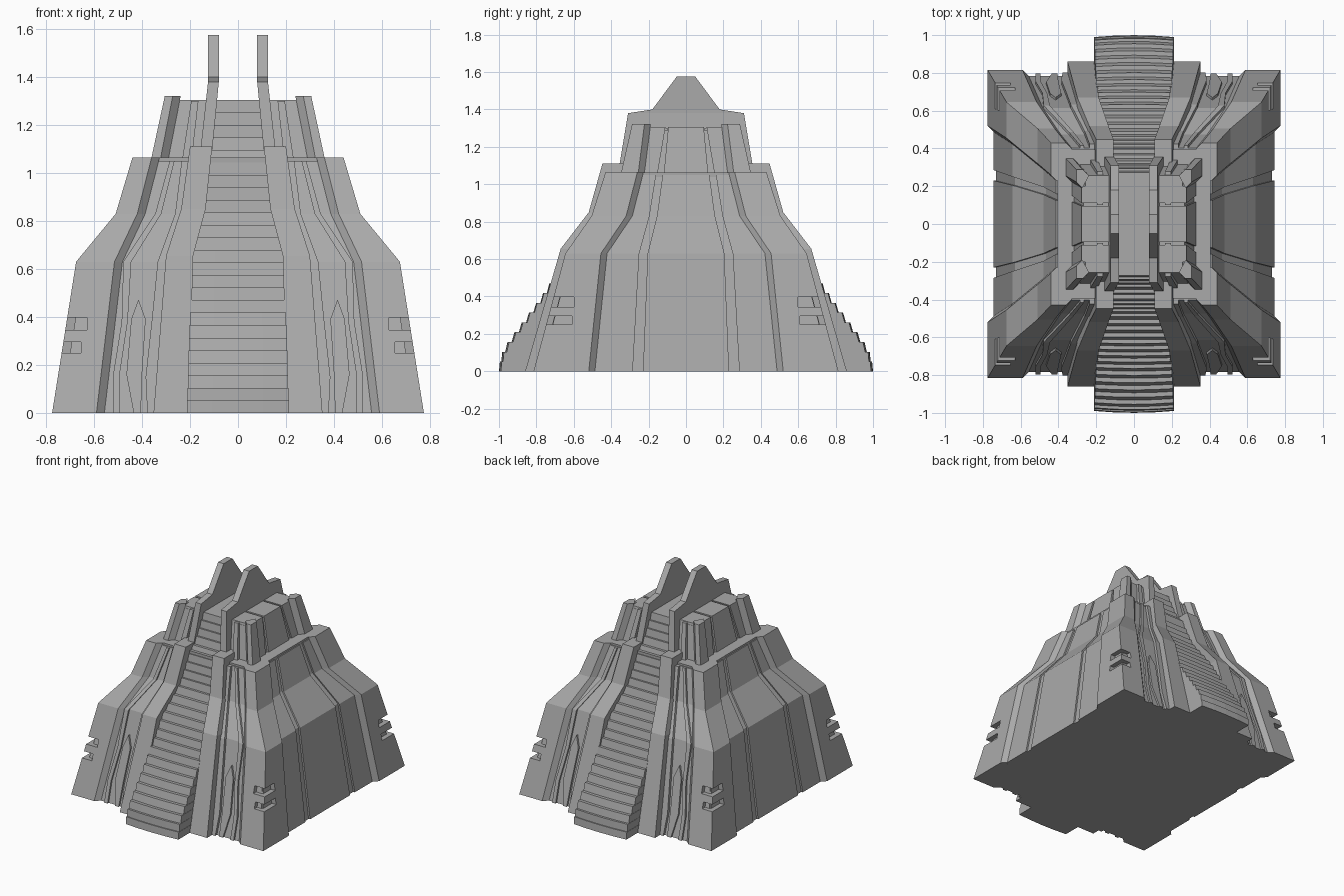
import bpy, bmesh

if "Cube" in bpy.data.objects:
    bpy.data.objects.remove(bpy.data.objects["Cube"])

stone = bpy.data.materials.new("dark_stone")
stone.diffuse_color = (.4, .4, .4, 1)
stone.use_nodes = True
stone.node_tree.nodes["Principled BSDF"].inputs["Base Color"].default_value = stone.diffuse_color

def loft(name, levels, mirror=(True, True), cutter=None):
    """Solid through stacked plan polygons: levels = [(z, [(x, y), ...]), ...]"""
    bm = bmesh.new()
    rings = [[bm.verts.new((x, y, z)) for x, y in pts] for z, pts in levels]
    n = len(rings[0])
    bm.faces.new(rings[0])
    bm.faces.new(rings[-1])
    for a, b in zip(rings, rings[1:]):
        for i in range(n):
            j = (i + 1) % n
            bm.faces.new((a[i], a[j], b[j], b[i]))
    bmesh.ops.recalc_face_normals(bm, faces=bm.faces)
    me = bpy.data.meshes.new(name)
    bm.to_mesh(me)
    bm.free()
    me.materials.append(stone)
    ob = bpy.data.objects.new(name, me)
    bpy.context.collection.objects.link(ob)
    for c in cutter or []:
        m = ob.modifiers.new("cut", 'BOOLEAN')
        m.operation, m.object, m.solver = 'DIFFERENCE', c, 'EXACT'
    if any(mirror):
        m = ob.modifiers.new("mirror", 'MIRROR')
        m.use_axis = (mirror[0], mirror[1], False)
        m.use_mirror_merge = False
    return ob

def rect(x0, x1, y0, y1):
    return [(x0, y0), (x1, y0), (x1, y1), (x0, y1)]

def lerp(table, z):
    for (z0, a), (z1, b) in zip(table, table[1:]):
        if z <= z1:
            return a + (b - a) * (z - z0) / (z1 - z0)
    return table[-1][1]

# Outline of the lower tier: corner half width and half depth by height
ZS = [0, .63, .83, 1.065]
XC = list(zip(ZS, [.775, .675, .51, .44]))
YC = list(zip(ZS, [.815, .645, .505, .43]))
D = .032

def pier(X, Y, xi, yi, b):
    return [(X, Y), (xi, Y), (xi - b, Y - D), (X - D, yi - b), (X, yi)]

# Lower core halves, slightly behind the corner piers, leaving the stairs free
core_z = [0, .63, .83, 1.05]
loft("lower_core", [(z, rect(x0, lerp(XC, z) - D - .012, 0, lerp(YC, z) - D))
                    for z, x0 in zip(core_z, [.25, .24, .18, .15])])
loft("lower_shelf", [(z, rect(-.405, .405, -.395, .395)) for z in (1.04, 1.064)], (False, False))

# Corner notches
cutters = []
for k, (za, zb, xa, ya) in enumerate([(.345, .397, .63, .60), (.25, .296, .655, .61)]):
    def ell(z):
        x, y = lerp(XC, z) - .035, lerp(YC, z) - .035
        return [(xa, y), (x, y), (x, ya), (1, ya), (1, 1), (xa, 1)]
    c = loft(f"notch_cutter_{k}", [(za, ell(za)), (zb, ell(zb))], (False, False))
    c.hide_render = True
    c.display_type = 'WIRE'
    cutters.append(c)

# Corner piers
XI = [.59, .515, .42, .36]
YI = [.52, .455, .32, .26]
loft("lower_corner_pier", [(z, pier(lerp(XC, z), lerp(YC, z), xi, yi, .033))
                           for z, xi, yi in zip(ZS, XI, YI)], cutter=cutters)

# Side panels, separated by narrow grooves
def side_panel(name, ys0, ys1):
    loft(name, [(z, rect(.2, lerp(XC, z) - D, a, b)) for z, a, b in zip(core_z, ys0, ys1)])
side_panel("side_centre_panel", [0] * 4, [.23, .205, .155, .125])
side_panel("side_outer_panel", [.285, .25, .195, .16], [.50, .435, .30, .24])

# Raised ribs on the front and back recesses
def rib(name, rows, h):
    loft(name, [(z, rect(a, b, .25, lerp(YC, z) - D + h)) for z, a, b in rows])
rib("outer_rib", [(0, .495, .522), (.15, .495, .522), (.38, .46, .485), (.63, .445, .478),
                  (.83, .32, .345), (1.05, .265, .285)], .014)
rib("inner_rib", [(0, .30, .378), (.15, .30, .385), (.38, .28, .36), (.63, .25, .335),
                  (.83, .2, .262), (1.05, .17, .235)], .02)
rib("pointed_relief", [(0, .405, .435), (.16, .40, .465), (.39, .385, .445), (.47, .414, .416)], .014)

# Upper tier core, corner piers, panels and ribs
UZ = [1.04, 1.305]
UX = list(zip([1.04, 1.322], [.366, .305]))
UY = list(zip([1.04, 1.322], [.352, .288]))
loft("upper_core", [(z, rect(-lerp(UX, z) + D + .012, lerp(UX, z) - D - .012,
                             -lerp(UY, z) + D, lerp(UY, z) - D)) for z in [1.04, 1.29]], (False, False))
loft("upper_corner_pier", [(1.04, pier(.366, .352, .327, .258, .033)),
                           (1.322, pier(.305, .288, .272, .222, .033))])
for name, ya, yb in [("upper_centre_panel", (0, 0), (.12, .095)),
                     ("upper_outer_panel", (.155, .11), (.32, .258))]:
    loft(name, [(z, rect(.1, lerp(UX, z) - D - (.02 if yb[0] > .2 else 0), a, b))
                for z, a, b in zip(UZ, ya, yb)])
loft("upper_outer_side_panel", [(z, rect(.2, lerp(UX, z) - D, a, b))
                                for z, a, b in zip(UZ, (.155, .11), (.235, .2))])
loft("upper_front_rib", [(1.04, rect(.195, .235, .1, .345)), (1.30, rect(.165, .195, .1, .278))])

# Stair flank walls, lower and upper, the upper ending in pointed fins
loft("lower_flank", [(0, rect(.205, .352, .2, .86)), (.655, rect(.187, .30, .2, .67)),
                     (.85, rect(.135, .237, .2, .52)), (1.11, rect(.108, .2, .2, .447))])
loft("upper_fin", [(z, rect(a, b, -y, y)) for z, a, b, y in
                   [(1.05, .113, .162, .367), (1.11, .106, .155, .355), (1.38, .08, .125, .31),
                    (1.40, .08, .125, .18), (1.575, .08, .125, .05)]], (True, False))

# Bowed stairs with slightly raked risers
run = [(0, .995), (.12, .968), (.40, .765), (.66, .605), (.85, .475), (1.05, .395), (1.12, .34), (1.305, .27)]
half = [(0, .212), (.655, .192), (.85, .14), (1.11, .113), (1.305, .092)]
N = 25
for i in range(N):
    za, zb = 1.305 * i / N, 1.305 * (i + 1) / N
    ya, yb, w = lerp(run, za), lerp(run, zb), lerp(half, za)
    bow = .01 * max(0, 1 - za / .7)
    levels = []
    for z, t in ((za, .55), (zb, .15)):
        y = yb + t * (ya - yb)
        levels.append((z, [(-w, 0), (w, 0)] + [(w * s, y + bow * (1 - s * s)) for s in (1, .5, 0, -.5, -1)]))
    loft(f"stair_step_{i + 1}", levels, (False, True))
